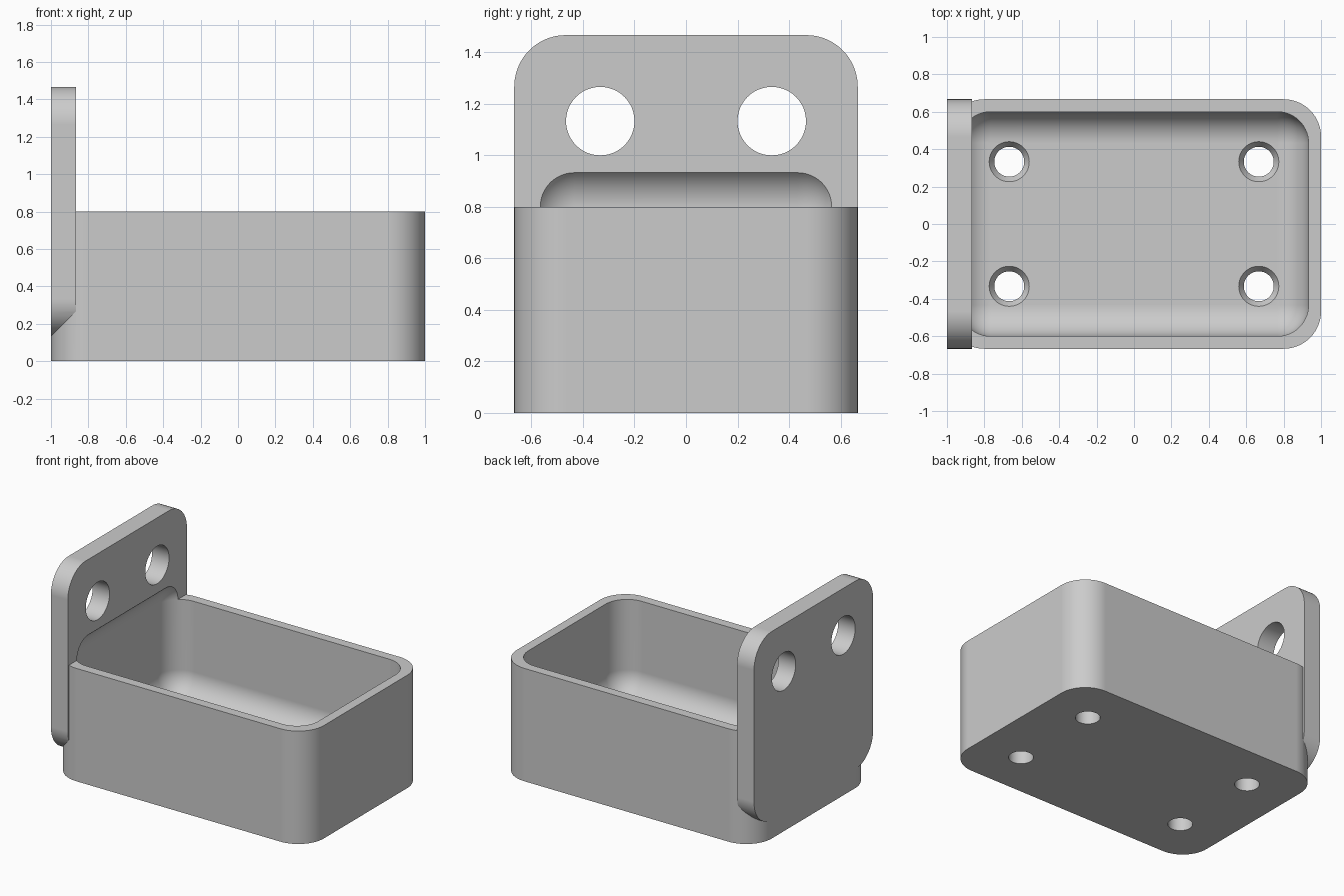
import bpy, bmesh, math
from mathutils import Matrix, Vector

old = bpy.data.objects.get("Cube")
if old:
    bpy.data.objects.remove(old, do_unlink=True)

grey = bpy.data.materials.new("light grey")
grey.use_nodes = True
colour = (0.6, 0.6, 0.6, 1)
grey.diffuse_color = colour
grey.node_tree.nodes["Principled BSDF"].inputs["Base Color"].default_value = colour


def finish(name, bm):
    bmesh.ops.recalc_face_normals(bm, faces=bm.faces)
    mesh = bpy.data.meshes.new(name)
    bm.to_mesh(mesh)
    bm.free()
    mesh.materials.append(grey)
    obj = bpy.data.objects.new(name, mesh)
    bpy.context.collection.objects.link(obj)
    return obj


def rounded_box(name, low, high, radius, axis=None):
    """Box between two corners; rounds edges along one axis, or every edge."""
    low, high = Vector(low), Vector(high)
    bm = bmesh.new()
    bmesh.ops.create_cube(bm, size=1)
    for v in bm.verts:
        v.co = (low + high) / 2 + v.co * (high - low)
    edges = [e for e in bm.edges if axis is None
             or abs((e.verts[0].co - e.verts[1].co).normalized()[axis]) > 0.9]
    bmesh.ops.bevel(bm, geom=edges, offset=radius, segments=14,
                    profile=0.5, affect='EDGES')
    return finish(name, bm)


def cone(name, centre, depth, r_low, r_high, turn=None):
    bm = bmesh.new()
    matrix = Matrix.Translation(centre) @ (turn or Matrix.Identity(4))
    bmesh.ops.create_cone(bm, cap_ends=True, segments=48, radius1=r_low,
                          radius2=r_high, depth=depth, matrix=matrix)
    return finish(name, bm)


def combine(target, tool, operation):
    tool.hide_render = True
    mod = target.modifiers.new(operation.lower(), 'BOOLEAN')
    mod.operation, mod.solver, mod.object = operation, 'EXACT', tool
    bpy.context.view_layer.objects.active = target
    bpy.ops.object.modifier_apply(modifier=mod.name)
    bpy.data.objects.remove(tool, do_unlink=True)


HALF_Y = 0.667
FLOOR = 0.133

# Tray body with rounded upright corners, joined to the mounting plate
tray = rounded_box("wall_tray", (-1, -HALF_Y, 0), (1, HALF_Y, 0.8), 0.2, axis=2)
plate = rounded_box("mounting_plate", (-1, -HALF_Y, 0.133),
                    (-0.867, HALF_Y, 1.467), 0.2, axis=0)
combine(tray, plate, 'UNION')

# Hollow with soft edges, which also dishes the plate above the rim
hollow = rounded_box("hollow_cutter", (-0.933, -0.6, FLOOR),
                     (0.933, 0.6, 0.967), 0.167)
combine(tray, hollow, 'DIFFERENCE')

# Screw holes in the plate
sideways = Matrix.Rotation(math.pi / 2, 4, 'Y')
for y in (-0.333, 0.333):
    combine(tray, cone("plate_hole_cutter", (-0.93, y, 1.133), 0.4,
                       0.133, 0.133, sideways), 'DIFFERENCE')

# Countersunk holes in the floor
R, SINK, STEP = 0.08, 0.04, 0.027
for x in (-0.667, 0.667):
    for y in (-0.333, 0.333):
        combine(tray, cone("floor_hole_cutter", (x, y, 0.1), 0.4, R, R), 'DIFFERENCE')
        combine(tray, cone("countersink_cutter", (x, y, FLOOR), SINK * 2,
                           R, R + STEP * 2), 'DIFFERENCE')

# Smooth curves, crisp edges, flat faces kept flat
bpy.ops.object.select_all(action='DESELECT')
tray.select_set(True)
bpy.context.view_layer.objects.active = tray
bpy.ops.object.shade_smooth_by_angle(angle=math.radians(30))
weighted = tray.modifiers.new("flat_faces", 'WEIGHTED_NORMAL')
weighted.keep_sharp = True
